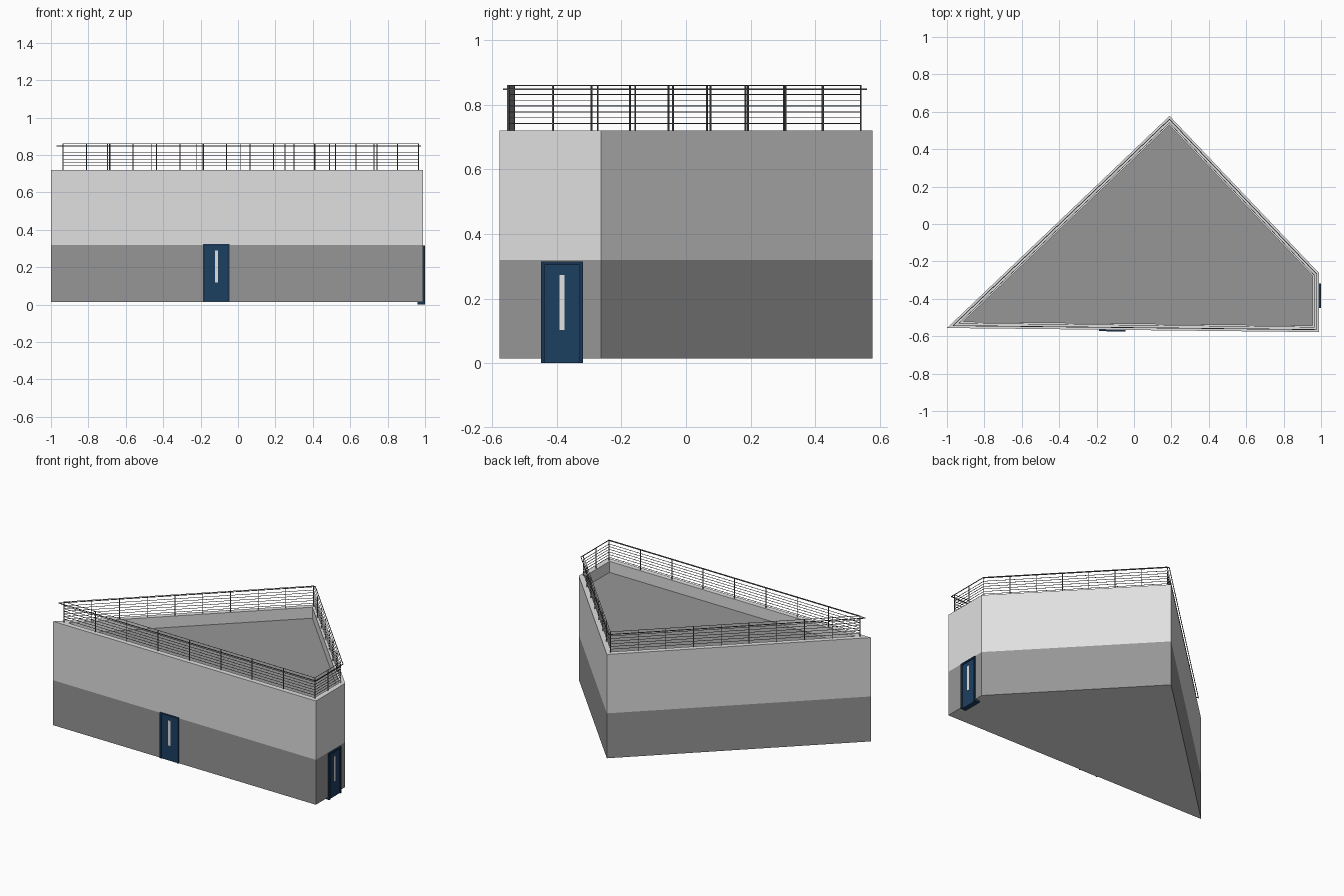
import bpy, bmesh, math
from mathutils import Vector, Matrix

if "Cube" in bpy.data.objects:
    bpy.data.objects.remove(bpy.data.objects["Cube"])

def mat(name, r, g, b):
    m = bpy.data.materials.new(name)
    m.diffuse_color = (r, g, b, 1)
    m.use_nodes = True
    m.node_tree.nodes["Principled BSDF"].inputs["Base Color"].default_value = m.diffuse_color
    return m

LIGHT = mat("light_grey", 0.74, 0.74, 0.74)
DARK = mat("mid_grey", 0.305, 0.305, 0.305)
RAIL = mat("rail_grey", 0.15, 0.15, 0.15)
BLUE = mat("door_blue", 0.012, 0.050, 0.120)
NAVY = mat("frame_navy", 0.009, 0.035, 0.085)
PANE = mat("pane_grey", 0.76, 0.76, 0.76)

# four-sided footprint, counter-clockwise
FOOT = [Vector(p) for p in ((-1, -0.556), (0.990, -0.578), (0.990, -0.263), (0.19, 0.578))]

def inset(d):
    """Footprint moved inwards by d."""
    out = []
    for i, p in enumerate(FOOT):
        a = (p - FOOT[i - 1]).normalized()
        b = (FOOT[(i + 1) % 4] - p).normalized()
        n1, n2 = Vector((-a.y, a.x)), Vector((-b.y, b.x))
        out.append(p + (n1 + n2) * d / (1 + n1.dot(n2)))
    return out

def finish(name, bm, m):
    me = bpy.data.meshes.new(name)
    bm.to_mesh(me)
    bm.free()
    me.materials.append(m)
    ob = bpy.data.objects.new(name, me)
    bpy.context.collection.objects.link(ob)
    return ob

def loops(name, rings, m, cap_start=False, cap_end=False):
    """Skin between successive (inset, z) footprint rings."""
    bm = bmesh.new()
    vs = [[bm.verts.new((p.x, p.y, z)) for p in inset(d)] for d, z in rings]
    for a, b in zip(vs, vs[1:]):
        for i in range(4):
            j = (i + 1) % 4
            bm.faces.new((a[i], a[j], b[j], b[i]))
    if cap_start:
        bm.faces.new(vs[0][::-1])
    if cap_end:
        bm.faces.new(vs[-1])
    return finish(name, bm, m)

def add_box(bm, mtx, lo, hi):
    lo, hi = Vector(lo), Vector(hi)
    s = Matrix.Diagonal((*(hi - lo), 1))
    bmesh.ops.create_cube(bm, size=1, matrix=mtx @ Matrix.Translation((lo + hi) / 2) @ s)

def wall_frame(p, q):
    """Local frame on a wall: x along it, y into the building, z up."""
    d = q - p
    return Matrix.Translation((p.x, p.y, 0)) @ Matrix.Rotation(math.atan2(d.y, d.x), 4, 'Z')

# walls, parapet, sunken roof and pale underside
loops("lower_wall", [(0, 0.015), (0, 0.32)], DARK)
loops("underside", [(0, 0.015)], LIGHT, cap_start=True)
loops("upper_wall", [(0, 0.32), (0, 0.72), (0.035, 0.72), (0.035, 0.645)], LIGHT)
loops("roof", [(0.035, 0.645)], DARK, cap_end=True)

# railing: posts, thin wires and an outer handrail
posts, wires, hand = bmesh.new(), bmesh.new(), bmesh.new()
line, outer = inset(0.026), inset(0.013)
for i, n in enumerate((8, 2, 7, 9)):
    p, q = line[i], line[(i + 1) % 4]
    f, length = wall_frame(p, q), (q - p).length
    for k in range(n):
        x = length * k / n
        add_box(posts, f, (x - 0.002, -0.002, 0.72), (x + 0.002, 0.002, 0.862))
    for z in (0.742, 0.760, 0.778, 0.796, 0.814, 0.832, 0.860):
        add_box(wires, f, (0, -0.0012, z - 0.0012), (length, 0.0012, z + 0.0012))
    p, q = outer[i], outer[(i + 1) % 4]
    add_box(hand, wall_frame(p, q), (0, -0.002, 0.846), ((q - p).length, 0.002, 0.850))
finish("railing_posts", posts, RAIL)
finish("railing_wires", wires, RAIL)
finish("handrail", hand, RAIL)

# doors: frame, leaf and slit window
def door(name, i, centre, w, z0, z1, out):
    f = wall_frame(FOOT[i], FOOT[i + 1]) @ Matrix.Translation((centre, 0, 0))
    h, t = w / 2, 0.011
    bm = bmesh.new()
    add_box(bm, f, (-h, -out, z0), (-h + t, 0.03, z1))
    add_box(bm, f, (h - t, -out, z0), (h, 0.03, z1))
    add_box(bm, f, (-h + t, -out, z1 - t), (h - t, 0.03, z1))
    finish(name + "_frame", bm, NAVY)
    bm = bmesh.new()
    add_box(bm, f, (-h + t, -0.004, z0), (h - t, 0.03, z1 - t))
    finish(name + "_leaf", bm, BLUE)
    bm = bmesh.new()
    add_box(bm, f, (-0.008, -0.0065, z0 + 0.103), (0.008, -0.003, z0 + 0.273))
    finish(name + "_window", bm, PANE)

door("front_door", 0, 0.884, 0.142, 0.0155, 0.325, 0.008)
door("side_door", 1, 0.194, 0.13, 0.0, 0.315, 0.010)
